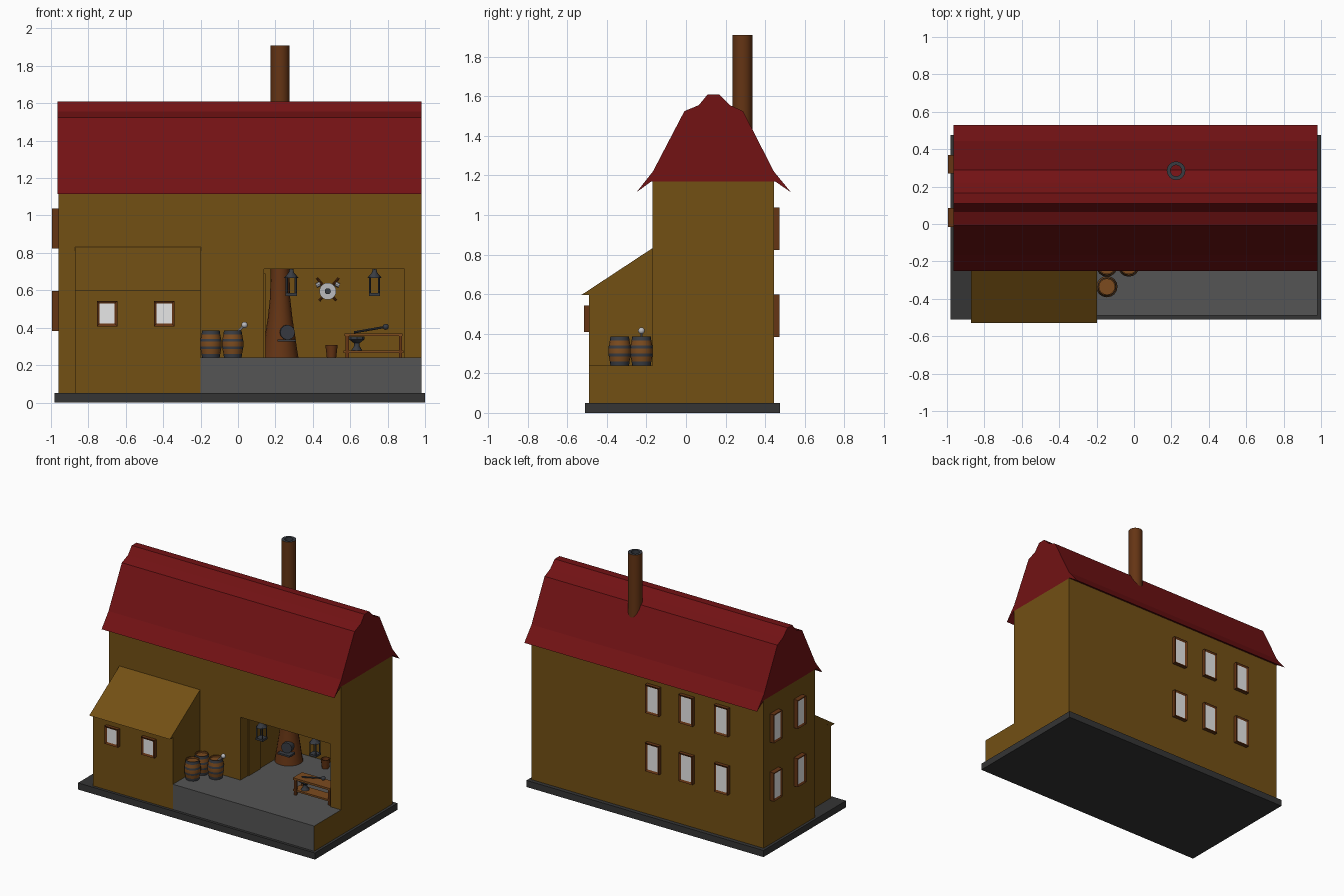
import bpy, bmesh, math
from mathutils import Matrix, Vector

cube = bpy.data.objects.get("Cube")
if cube:
    bpy.data.objects.remove(cube, do_unlink=True)


def material(name, *rgb):
    m = bpy.data.materials.new(name)
    m.use_nodes = True
    m.diffuse_color = (*rgb, 1)
    m.node_tree.nodes["Principled BSDF"].inputs["Base Color"].default_value = (*rgb, 1)
    return m


WALL = material("ochre plaster", 0.17, 0.08, 0.007)
ROOF = material("red roof", 0.17, 0.006, 0.007)
STONE = material("grey stone", 0.09, 0.09, 0.09)
SLAB = material("dark slab", 0.035, 0.035, 0.035)
FRAME = material("dark wood", 0.13, 0.035, 0.007)
WOOD = material("warm wood", 0.2, 0.07, 0.013)
IRON = material("dark iron", 0.04, 0.045, 0.055)
PANE = material("window pane", 0.8, 0.8, 0.8)
STEEL = material("bright steel", 0.5, 0.5, 0.52)


def finish(bm, name, *mats):
    bmesh.ops.recalc_face_normals(bm, faces=bm.faces)
    mesh = bpy.data.meshes.new(name)
    bm.to_mesh(mesh)
    bm.free()
    for m in mats:
        mesh.materials.append(m)
    ob = bpy.data.objects.new(name, mesh)
    bpy.context.collection.objects.link(ob)
    return ob


def smooth(ob):
    bpy.ops.object.select_all(action="DESELECT")
    ob.select_set(True)
    bpy.context.view_layer.objects.active = ob
    bpy.ops.object.shade_smooth_by_angle(angle=math.radians(40))
    return ob


def box(name, x, y, z, *mats, rule=None):
    bm = bmesh.new()
    size = [b - a for a, b in (x, y, z)]
    mid = Vector([(a + b) / 2 for a, b in (x, y, z)])
    bmesh.ops.create_cube(bm, size=1, matrix=Matrix.Translation(mid) @ Matrix.Diagonal((*size, 1)))
    bm.normal_update()
    if rule:
        for f in bm.faces:
            f.material_index = rule(f)
    return finish(bm, name, *mats)


def prism(name, profile, x0, x1, mat):
    """Extrude a y, z outline along x."""
    bm = bmesh.new()
    face = bm.faces.new([bm.verts.new((x0, y, z)) for y, z in profile])
    ext = bmesh.ops.extrude_face_region(bm, geom=[face])
    verts = [v for v in ext["geom"] if isinstance(v, bmesh.types.BMVert)]
    bmesh.ops.translate(bm, verts=verts, vec=(x1 - x0, 0, 0))
    return finish(bm, name, mat)


def lathe(name, profile, at, *mats, sides=16, rule=None):
    """Revolve a radius, height profile; rule picks a material by profile segment."""
    bm = bmesh.new()
    rings = []
    for r, z in profile:
        turn = [2 * math.pi * i / sides for i in range(sides)]
        rings.append([bm.verts.new((at[0] + r * math.cos(a), at[1] + r * math.sin(a), at[2] + z)) for a in turn])
    for k in range(len(rings) - 1):
        for i in range(sides):
            j = (i + 1) % sides
            f = bm.faces.new((rings[k][i], rings[k][j], rings[k + 1][j], rings[k + 1][i]))
            f.material_index = rule(k) if rule else 0
    bmesh.ops.remove_doubles(bm, verts=bm.verts, dist=1e-5)
    return smooth(finish(bm, name, *mats))


def rod(name, a, b, r, mat, sides=8):
    a, b = Vector(a), Vector(b)
    bm = bmesh.new()
    spin = (b - a).to_track_quat("Z", "Y").to_matrix().to_4x4()
    bmesh.ops.create_cone(bm, cap_ends=True, segments=sides, radius1=r, radius2=r, depth=(b - a).length,
                          matrix=Matrix.Translation((a + b) / 2) @ spin)
    return smooth(finish(bm, name, mat))


def ball(name, at, r, mat):
    bm = bmesh.new()
    bmesh.ops.create_uvsphere(bm, u_segments=12, v_segments=8, radius=r, matrix=Matrix.Translation(at))
    return smooth(finish(bm, name, mat))


def window(name, at, angle, w, h):
    """Framed window facing -y, turned about z, with an inset pane."""
    bm = bmesh.new()
    turn = Matrix.Translation(at) @ Matrix.Rotation(math.radians(angle), 4, "Z")
    bmesh.ops.create_cube(bm, size=1, matrix=Matrix.Diagonal((w, 0.05, h, 1)))
    bm.normal_update()
    front = min(bm.faces, key=lambda f: f.calc_center_median().y)
    bmesh.ops.inset_individual(bm, faces=[front], thickness=0.02, depth=-0.008)
    front.material_index = 1
    bm.transform(turn)
    return finish(bm, name, FRAME, PANE)


# Base slab and raised deck: stone on top and front, plaster at the ends
box("base_slab", (-0.98, 1), (-0.51, 0.475), (0, 0.05), SLAB)
box("deck", (-0.2, 0.98), (-0.49, -0.17), (0.05, 0.24), WALL, STONE,
    rule=lambda f: int(abs(f.normal.x) < 0.5))

# Main house with the open workshop cut out of its front
house = box("house_walls", (-0.96, 0.98), (-0.17, 0.445), (0.05, 1.17), WALL)
cutter = box("workshop_cutter", (0.14, 0.89), (-0.4, 0.42), (0.24, 0.715), WALL)
cutter.hide_render = True
cut = house.modifiers.new("workshop", "BOOLEAN")
cut.operation, cut.solver, cut.object = "DIFFERENCE", "EXACT", cutter
bpy.context.view_layer.objects.active = house
bpy.ops.object.modifier_apply(modifier=cut.name)
bpy.data.objects.remove(cutter, do_unlink=True)
house.data.materials.append(STONE)
for p in house.data.polygons:
    if p.normal.z > 0.9 and abs(p.center.z - 0.24) < 0.01:
        p.material_index = 1

# Roof with flared eaves and a small raised ridge
prism("main_roof", [(-0.25, 1.115), (-0.167, 1.22), (-0.008, 1.525), (0.065, 1.555), (0.11, 1.61),
                    (0.167, 1.61), (0.222, 1.555), (0.288, 1.525), (0.444, 1.22), (0.53, 1.115),
                    (0.45, 1.17), (-0.175, 1.17)], -0.965, 0.98, ROOF)

# Lean-to with its sloping roof
prism("lean_to_walls", [(-0.49, 0.05), (-0.49, 0.595), (-0.17, 0.81), (-0.17, 0.05)], -0.87, -0.2, WALL)
prism("lean_to_roof", [(-0.53, 0.595), (-0.17, 0.832), (-0.17, 0.8), (-0.48, 0.595)], -0.872, -0.198, WALL)

# Windows
for x in (-0.7, -0.395):
    window("lean_to_window", (x, -0.49, 0.475), 0, 0.11, 0.135)
for z in (0.49, 0.93):
    for x in (-0.62, -0.325, -0.045):
        window("back_window", (x, 0.447, z), 180, 0.115, 0.215)
    for y in (0.035, 0.32):
        window("side_window", (-0.97, y, z), -90, 0.1, 0.215)

# Furnace flowing into the hollow chimney, with an iron-rimmed mouth
lathe("furnace_chimney", [(0.098, 0.24), (0.09, 0.29), (0.08, 0.36), (0.066, 0.45), (0.054, 0.56), (0.05, 0.7),
                          (0.05, 1.91), (0.03, 1.91), (0.03, 1.6)],
      (0.225, 0.285, 0), FRAME, IRON, sides=16, rule=lambda k: int(k >= 6))
rod("furnace_mouth", (0.255, 0.25, 0.375), (0.265, 0.2, 0.375), 0.04, IRON, 12)
box("furnace_hearth", (0.21, 0.31), (0.17, 0.24), (0.325, 0.338), IRON)

# Barrels with iron hoops
BARREL = [(0, 0), (0.047, 0), (0.05, 0.02), (0.055, 0.045), (0.057, 0.06), (0.057, 0.085), (0.055, 0.1),
          (0.05, 0.125), (0.047, 0.145), (0.041, 0.145), (0.041, 0.133), (0, 0.133)]
for x, y in ((-0.145, -0.225), (-0.145, -0.335), (-0.028, -0.225)):
    lathe("barrel", BARREL, (x, y, 0.24), WOOD, IRON, rule=lambda k: int(k in (1, 3, 5, 7)))
rod("ladle_handle", (-0.02, -0.225, 0.36), (0.035, -0.225, 0.415), 0.006, STEEL)
ball("ladle_head", (0.035, -0.225, 0.415), 0.017, STEEL)

# Workbench with anvil and hammer
box("bench_top", (0.57, 0.88), (-0.16, -0.05), (0.355, 0.37), WOOD)
box("bench_shelf", (0.565, 0.885), (-0.15, -0.06), (0.265, 0.278), WOOD)
for x in (0.575, 0.86):
    for y in (-0.155, -0.07):
        box("bench_leg", (x, x + 0.018), (y, y + 0.018), (0.24, 0.357), FRAME)
lathe("anvil", [(0, 0), (0.03, 0), (0.014, 0.025), (0.016, 0.04), (0.042, 0.06), (0.042, 0.075), (0, 0.075)],
      (0.635, -0.105, 0.278), IRON, sides=8)
rod("hammer_handle", (0.62, -0.12, 0.375), (0.79, -0.11, 0.405), 0.006, IRON)
ball("hammer_head", (0.79, -0.11, 0.405), 0.016, IRON)

# Bucket by the back wall
lathe("bucket", [(0, 0), (0.025, 0), (0.033, 0.068), (0.027, 0.068), (0.022, 0.02), (0, 0.02)],
      (0.5, 0.33, 0.24), FRAME, sides=12)

# Round shield with crossed axes on the back wall
rod("shield", (0.48, 0.418, 0.595), (0.48, 0.395, 0.595), 0.045, STEEL, 20)
rod("shield_boss", (0.48, 0.396, 0.595), (0.48, 0.384, 0.595), 0.016, IRON, 12)
for s in (-1, 1):
    rod("axe_handle", (0.48 - s * 0.045, 0.41, 0.545), (0.48 + s * 0.058, 0.41, 0.665), 0.006, FRAME)
    rod("axe_head", (0.48 + s * 0.04, 0.41, 0.635), (0.48 + s * 0.062, 0.41, 0.625), 0.012, STEEL)

# Hanging lanterns
for x in (0.285, 0.73):
    y = -0.125
    box("lantern_base", (x - 0.03, x + 0.03), (y - 0.03, y + 0.03), (0.57, 0.585), IRON)
    for sx in (-1, 1):
        for sy in (-1, 1):
            rod("lantern_post", (x + sx * 0.024, y + sy * 0.024, 0.58), (x + sx * 0.024, y + sy * 0.024, 0.67),
                0.006, IRON, 4)
    lathe("lantern_cap", [(0, 0), (0.04, 0), (0.014, 0.03), (0.01, 0.05), (0, 0.05)], (x, y, 0.665), IRON, sides=8)

# Narrow door on the workshop's side wall
box("inner_door", (0.139, 0.147), (-0.08, 0.06), (0.24, 0.69), WALL)
